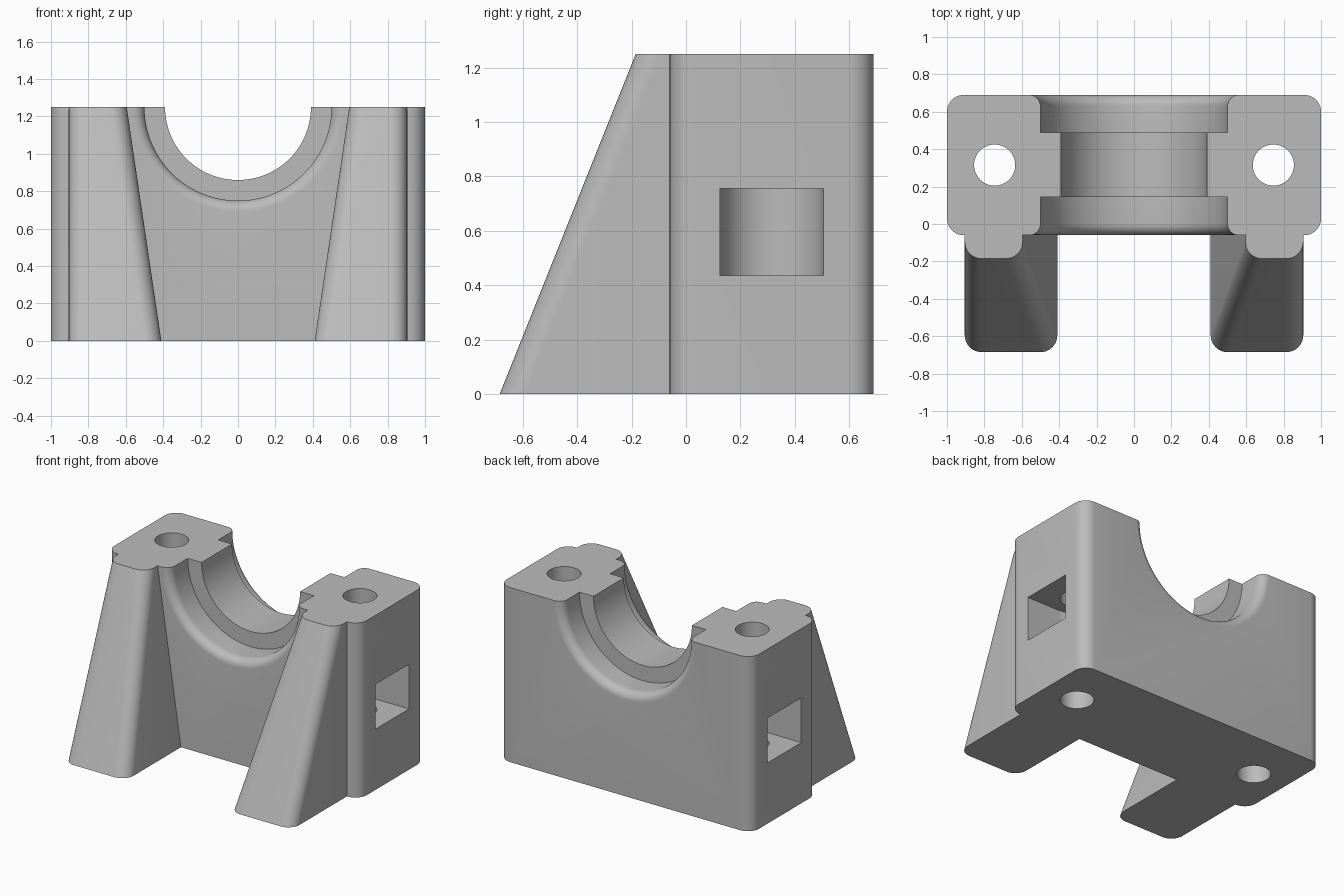
import bpy
import bmesh
from math import sin, cos, pi, radians

if "Cube" in bpy.data.objects:
    bpy.data.objects.remove(bpy.data.objects["Cube"])

HEIGHT = 1.25
FRONT, BACK = -0.06, 0.69
HOLE_X, HOLE_Y = 0.745, 0.315

grey = bpy.data.materials.new("plain grey")
grey.use_nodes = True
grey.diffuse_color = (0.5, 0.5, 0.5, 1)
grey.node_tree.nodes["Principled BSDF"].inputs["Base Color"].default_value = (0.5, 0.5, 0.5, 1)


def arc(cx, cy, r, a0, a1, steps=10):
    """Points along an arc, angles in degrees."""
    angles = [radians(a0 + (a1 - a0) * i / steps) for i in range(steps + 1)]
    return [(cx + r * cos(a), cy + r * sin(a)) for a in angles]


def rounded_rect(x0, x1, y0, y1, r, round_back=True):
    pts = arc(x0 + r, y0 + r, r, 180, 270) + arc(x1 - r, y0 + r, r, 270, 360)
    if round_back:
        return pts + arc(x1 - r, y1 - r, r, 0, 90) + arc(x0 + r, y1 - r, r, 90, 180)
    return pts + [(x1, y1), (x0, y1)]


def make_object(name, bm):
    bmesh.ops.recalc_face_normals(bm, faces=bm.faces)
    mesh = bpy.data.meshes.new(name)
    bm.to_mesh(mesh)
    bm.free()
    mesh.materials.append(grey)
    obj = bpy.data.objects.new(name, mesh)
    bpy.context.collection.objects.link(obj)
    return obj


def skin(name, rings):
    """Closed solid through rings of equal point count."""
    bm = bmesh.new()
    loops = [[bm.verts.new(p) for p in ring] for ring in rings]
    for a, b in zip(loops, loops[1:]):
        for i in range(len(a)):
            j = (i + 1) % len(a)
            bm.faces.new((a[i], a[j], b[j], b[i]))
    bm.faces.new(loops[0])
    bm.faces.new(loops[-1])
    return make_object(name, bm)


def loft(name, low, high, z0, z1):
    return skin(name, [[(x, y, z0) for x, y in low], [(x, y, z1) for x, y in high]])


def combine(target, tool, operation):
    mod = target.modifiers.new(tool.name, 'BOOLEAN')
    mod.operation = operation
    mod.solver = 'EXACT'
    mod.object = tool
    bpy.context.view_layer.objects.active = target
    bpy.ops.object.modifier_apply(modifier=mod.name)
    bpy.data.objects.remove(tool)


# Main block with rounded upright edges
outline = rounded_rect(-1, 1, FRONT, BACK, 0.09)
block = loft("bearing_block", outline, outline, 0, HEIGHT)

# Sloping front buttresses, tapering upward
for s in (-1, 1):
    low = [(s * x, y) for x, y in rounded_rect(0.41, 0.905, -0.685, 0.03, 0.09, False)]
    high = [(s * x, y) for x, y in rounded_rect(0.595, 0.905, -0.185, 0.03, 0.09, False)]
    combine(block, loft("buttress", low, high, 0, HEIGHT), 'UNION')

# Half-round bearing seat: narrow bore, wider recesses, rounded lips
R = 0.06
profile = [(FRONT - 0.02, 0.5 + R)] + arc(FRONT + R, 0.5 + R, R, 180, 270, 8)
profile += [(0.145, 0.5), (0.145, 0.39), (0.49, 0.39), (0.49, 0.5)]
profile += arc(BACK - R, 0.5 + R, R, 270, 360, 8) + [(BACK + 0.02, 0.5 + R)]
seat_rings = [[(x, y, HEIGHT + z) for x, z in arc(0, 0, r, 0, 360 - 360 / 96, 95)]
              for y, r in profile]
combine(block, skin("seat_cutter", seat_rings), 'DIFFERENCE')

# Bolt holes and round-ended nut pockets in both sides
for s in (-1, 1):
    hole = arc(s * HOLE_X, HOLE_Y, 0.11, 0, 352.5, 47)
    combine(block, loft("bolt_hole_cutter", hole, hole, -0.1, HEIGHT + 0.1), 'DIFFERENCE')
    half = arc(HOLE_X, HOLE_Y, 0.19, 90, 270, 32)
    slot = [(s * x, y) for x, y in half + [(1.1, HOLE_Y - 0.19), (1.1, HOLE_Y + 0.19)]]
    combine(block, loft("nut_pocket_cutter", slot, slot, 0.435, 0.755), 'DIFFERENCE')

# Smooth curved faces while keeping crisp edges
bpy.ops.object.select_all(action='DESELECT')
block.select_set(True)
bpy.context.view_layer.objects.active = block
bpy.ops.object.shade_smooth_by_angle(angle=radians(30))
